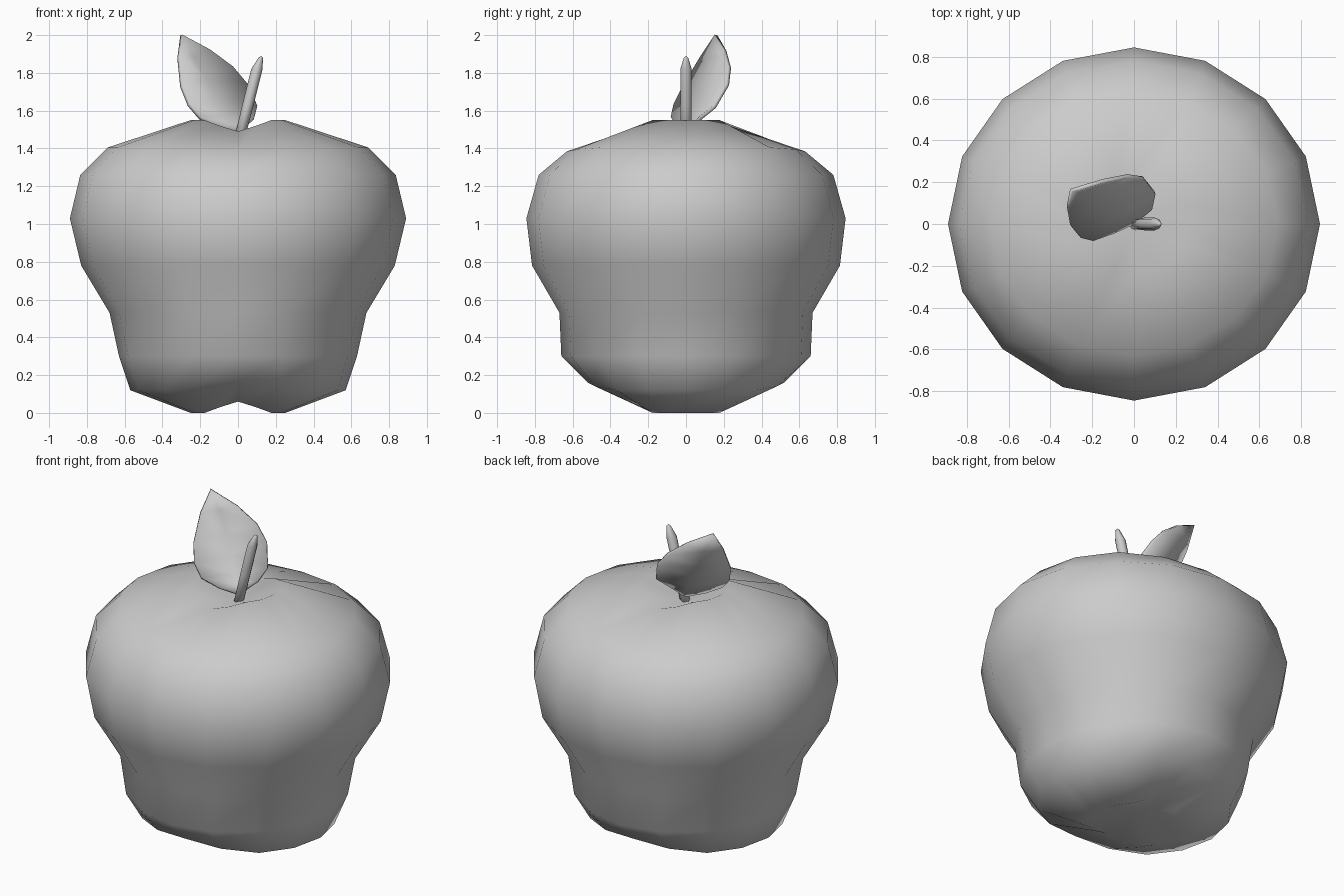
import bpy, bmesh, math
from mathutils import Vector

if "Cube" in bpy.data.objects:
    bpy.data.objects.remove(bpy.data.objects["Cube"])


def make_object(name, bm):
    bmesh.ops.recalc_face_normals(bm, faces=bm.faces)
    mesh = bpy.data.meshes.new(name)
    bm.to_mesh(mesh)
    bm.free()
    mesh.shade_smooth()
    obj = bpy.data.objects.new(name, mesh)
    bpy.context.collection.objects.link(obj)
    return obj


def skin_rings(bm, rings, start, end):
    """Bridge closed rings and fan both ends to a point."""
    rings = [[bm.verts.new(p) for p in r] for r in rings]
    n = len(rings[0])
    a, b = bm.verts.new(start), bm.verts.new(end)
    for i in range(n):
        j = (i + 1) % n
        for r, s in zip(rings, rings[1:]):
            bm.faces.new((r[i], r[j], s[j], s[i]))
        bm.faces.new((a, rings[0][j], rings[0][i]))
        bm.faces.new((b, rings[-1][i], rings[-1][j]))


# Apple body: 16-sided oval rings (x radius, y radius, z, saddle offset toward +-y)
profile = [
    (.25, .25, 0, .06), (.57, .52, .12, .04), (.63, .66, .30, 0),
    (.68, .67, .53, 0), (.83, .815, .78, 0), (.89, .845, 1.03, 0),
    (.835, .78, 1.26, 0), (.69, .63, 1.405, -.02), (.25, .25, 1.55, -.06)]
rings = []
for rx, ry, z, saddle in profile:
    ring = []
    for i in range(16):
        a = i * math.tau / 16
        fold = math.asin(min(1, abs(math.sin(a))))
        w = max(0, fold / (math.pi / 4) - 1)
        ring.append((rx * math.cos(a), ry * math.sin(a), z + saddle * w))
    rings.append(ring)
bm = bmesh.new()
skin_rings(bm, rings, (0, 0, .09), (0, 0, 1.44))
make_object("apple_body", bm)

# Stem: leaning tapered rod
stem = [(0, 1.42, .028), (.05, 1.62, .030), (.1, 1.82, .030), (.12, 1.88, .012)]
rings = [[(x + r * math.cos(i * math.tau / 8), r * math.sin(i * math.tau / 8), z)
          for i in range(8)] for x, z, r in stem]
bm = bmesh.new()
skin_rings(bm, rings, (0, 0, 1.41), (.124, 0, 1.89))
make_object("stem", bm)

# Leaf: left and right edges with a creased midrib
left = [(-.315, .08, 1.88), (-.30, -.01, 1.73), (-.26, -.06, 1.63),
        (-.20, -.075, 1.56), (-.10, -.04, 1.51)]
right = [(-.15, .205, 1.92), (-.03, .23, 1.83), (.045, .22, 1.74),
         (.10, .15, 1.62), (.085, .075, 1.56)]
bm = bmesh.new()
tip, base = bm.verts.new((-.30, .16, 2.0)), bm.verts.new((0, .005, 1.48))
rows = []
for l, r in zip(left, right):
    l, r = Vector(l), Vector(r)
    mid = (l + r) / 2 + Vector((-.01, .02, -.015))
    rows.append([bm.verts.new(p) for p in (l, mid, r)])
for k in range(2):
    bm.faces.new((tip, rows[0][k], rows[0][k + 1]))
    bm.faces.new((base, rows[-1][k + 1], rows[-1][k]))
    for p, q in zip(rows, rows[1:]):
        bm.faces.new((p[k], q[k], q[k + 1], p[k + 1]))
leaf = make_object("leaf", bm)
mod = leaf.modifiers.new("thickness", 'SOLIDIFY')
mod.thickness = .02
mod.offset = 0
